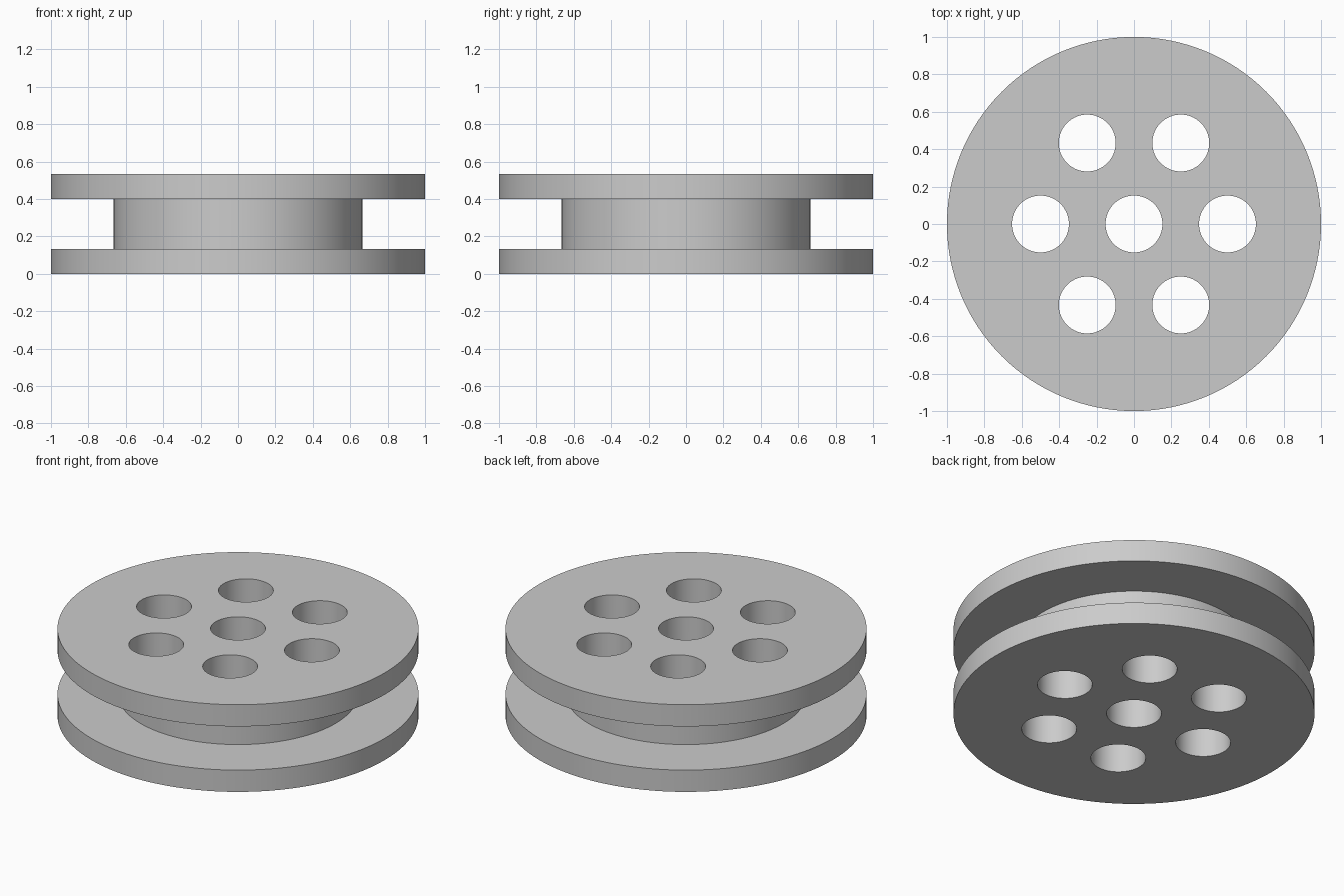
import bpy
import bmesh
from math import cos, sin, pi, radians
from mathutils import Matrix, Vector

cube = bpy.data.objects.get("Cube")
if cube:
    bpy.data.objects.remove(cube, do_unlink=True)

FLANGE_R, HUB_R = 1.0, 0.665
FLANGE_H, HEIGHT = 0.133, 0.533
HOLE_R, HOLE_RING = 0.152, 0.5

grey = bpy.data.materials.new("plain grey")
grey.use_nodes = True
colour = (0.6, 0.6, 0.6, 1)
grey.diffuse_color = colour
grey.node_tree.nodes["Principled BSDF"].inputs["Base Color"].default_value = colour


def make_object(name, bm):
    bmesh.ops.recalc_face_normals(bm, faces=bm.faces)
    mesh = bpy.data.meshes.new(name)
    bm.to_mesh(mesh)
    bm.free()
    mesh.materials.append(grey)
    obj = bpy.data.objects.new(name, mesh)
    bpy.context.collection.objects.link(obj)
    return obj


# Spool body: two wide flanges and a narrow hub, turned from one profile
bm = bmesh.new()
profile = [(FLANGE_R, 0), (FLANGE_R, FLANGE_H), (HUB_R, FLANGE_H),
           (HUB_R, HEIGHT - FLANGE_H), (FLANGE_R, HEIGHT - FLANGE_H), (FLANGE_R, HEIGHT)]
SEGMENTS = 128
rings = [[bm.verts.new((r * cos(2 * pi * i / SEGMENTS), r * sin(2 * pi * i / SEGMENTS), z))
          for i in range(SEGMENTS)] for r, z in profile]
for low, high in zip(rings, rings[1:]):
    for i in range(SEGMENTS):
        j = (i + 1) % SEGMENTS
        bm.faces.new((low[i], low[j], high[j], high[i]))
bm.faces.new(rings[0])
bm.faces.new(rings[-1])
spool = make_object("spool", bm)

# Hole cutters: one in the centre and six in a ring around it
bm = bmesh.new()
centres = [Vector((0, 0, HEIGHT / 2))]
centres += [Vector((HOLE_RING * cos(k * pi / 3), HOLE_RING * sin(k * pi / 3), HEIGHT / 2))
            for k in range(6)]
for centre in centres:
    bmesh.ops.create_cone(bm, cap_ends=True, segments=64, radius1=HOLE_R, radius2=HOLE_R,
                          depth=HEIGHT + 0.2, matrix=Matrix.Translation(centre))
cutters = make_object("hole_cutters", bm)
cutters.hide_render = True
cutters.hide_set(True)

# Drill the holes right through the spool
drill = spool.modifiers.new("holes", 'BOOLEAN')
drill.operation = 'DIFFERENCE'
drill.solver = 'EXACT'
drill.object = cutters
bpy.ops.object.select_all(action='DESELECT')
spool.select_set(True)
bpy.context.view_layer.objects.active = spool
bpy.ops.object.modifier_apply(modifier=drill.name)
bpy.data.objects.remove(cutters, do_unlink=True)

# Round walls smooth, rims sharp
bpy.ops.object.shade_smooth_by_angle(angle=radians(30))
